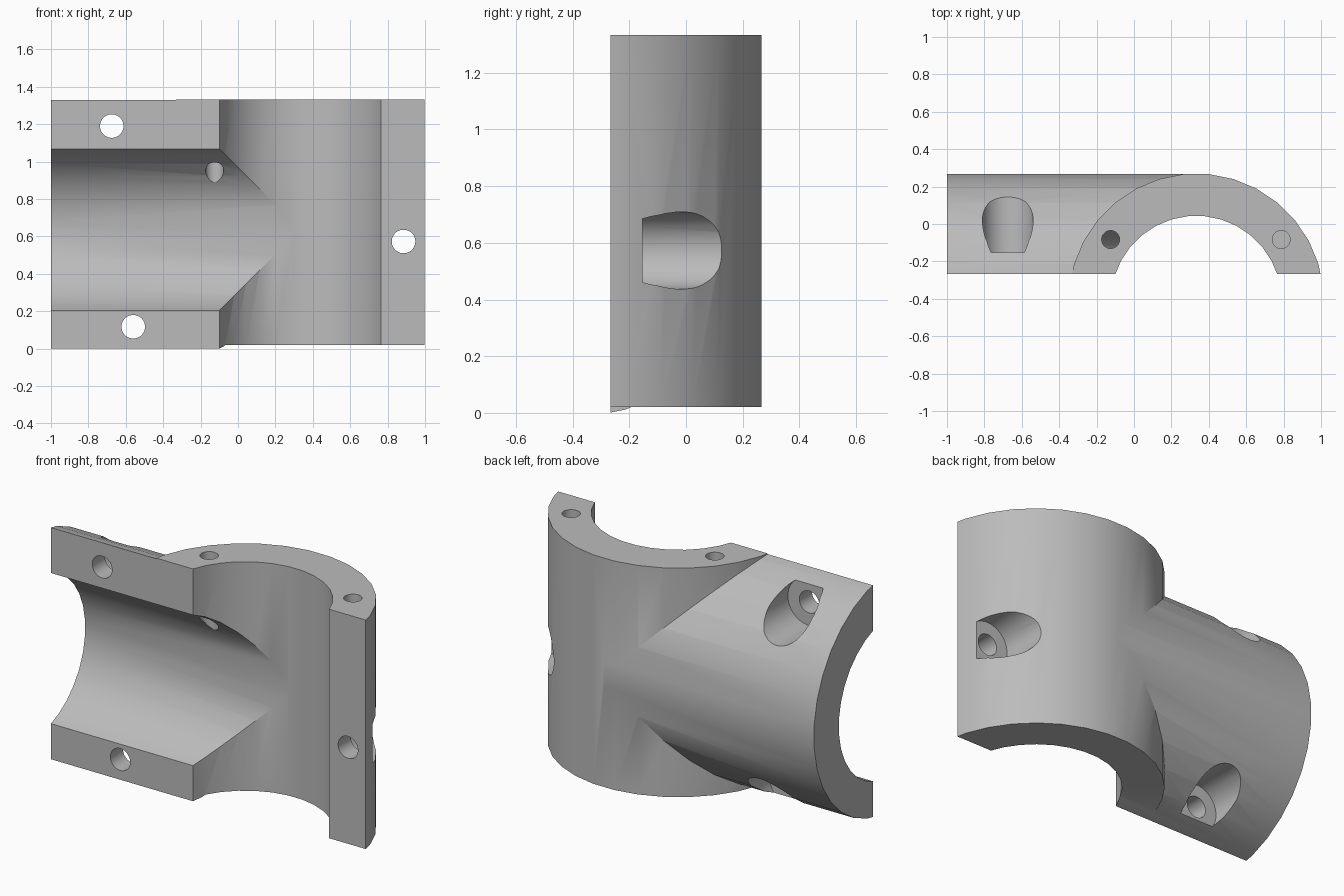
import bpy
import math
from mathutils import Matrix, Vector

if "Cube" in bpy.data.objects:
    bpy.data.objects.remove(bpy.data.objects["Cube"])

# Shared dimensions
FRONT_Y = -0.267       # flat clamping face
AXIS_Y = -0.413        # both pipe axes lie in front of it
POST_X = 0.333         # axis of the upright pipe
OUTER, INNER = 0.683, 0.457
TOP, BOTTOM = 1.333, 0.02


def cylinder(name, start, end, radius, sides=32):
    """Cylinder between two points, with a flat facet on each axis."""
    start, end = Vector(start), Vector(end)
    span = end - start
    bpy.ops.mesh.primitive_cylinder_add(vertices=sides, radius=radius, depth=span.length)
    obj = bpy.context.object
    obj.name = name
    turn = span.to_track_quat("Z", "Y").to_matrix().to_4x4()
    half_step = Matrix.Rotation(math.pi / sides, 4, "Z")
    obj.data.transform(Matrix.Translation((start + end) / 2) @ turn @ half_step)
    return obj


def combine(target, tool, operation):
    """Apply a boolean and discard the tool."""
    mod = target.modifiers.new(operation, "BOOLEAN")
    mod.operation = operation
    mod.solver = "EXACT"
    mod.object = tool
    bpy.ops.object.select_all(action="DESELECT")
    bpy.context.view_layer.objects.active = target
    target.select_set(True)
    bpy.ops.object.modifier_apply(modifier=mod.name)
    bpy.data.objects.remove(tool)


# Upright pipe and side branch joined into one body
body = cylinder("pipe_clamp_half", (POST_X, AXIS_Y, BOTTOM), (POST_X, AXIS_Y, TOP), OUTER)
branch = cylinder("branch", (-1, AXIS_Y, 0.665), (POST_X, AXIS_Y, 0.665), OUTER)
combine(body, branch, "UNION")

# Bores of both pipes
post_bore = cylinder("post_bore", (POST_X, AXIS_Y, -1), (POST_X, AXIS_Y, 2), INNER)
combine(body, post_bore, "DIFFERENCE")
branch_bore = cylinder("branch_bore", (-2, AXIS_Y, 0.637), (POST_X, AXIS_Y, 0.637), INNER)
combine(body, branch_bore, "DIFFERENCE")

# Cut away the front to leave the flat clamping face
bpy.ops.mesh.primitive_cube_add(size=4, location=(0, FRONT_Y - 2, 0.6))
combine(body, bpy.context.object, "DIFFERENCE")

# Bolt holes with counterbored pockets at the back
for x, z in ((-0.675, 1.19), (-0.56, 0.117), (0.885, 0.573)):
    combine(body, cylinder("bolt_hole", (x, -1, z), (x, 1, z), 0.063), "DIFFERENCE")
    combine(body, cylinder("bolt_pocket", (x, -0.153, z), (x, 1, z), 0.136), "DIFFERENCE")

# Blind holes in the top rim
for x in (-0.125, 0.787):
    combine(body, cylinder("rim_hole", (x, -0.083, 0.8), (x, -0.083, 2), 0.048), "DIFFERENCE")

# Plain grey finish
grey = bpy.data.materials.new("plain_grey")
grey.use_nodes = True
colour = (0.5, 0.5, 0.5, 1)
grey.diffuse_color = colour
grey.node_tree.nodes["Principled BSDF"].inputs["Base Color"].default_value = colour
body.data.materials.clear()
body.data.materials.append(grey)
for face in body.data.polygons:
    face.material_index = 0

bpy.ops.object.select_all(action="DESELECT")
body.select_set(True)
bpy.context.view_layer.objects.active = body
bpy.ops.object.shade_smooth_by_angle(angle=math.radians(30))
